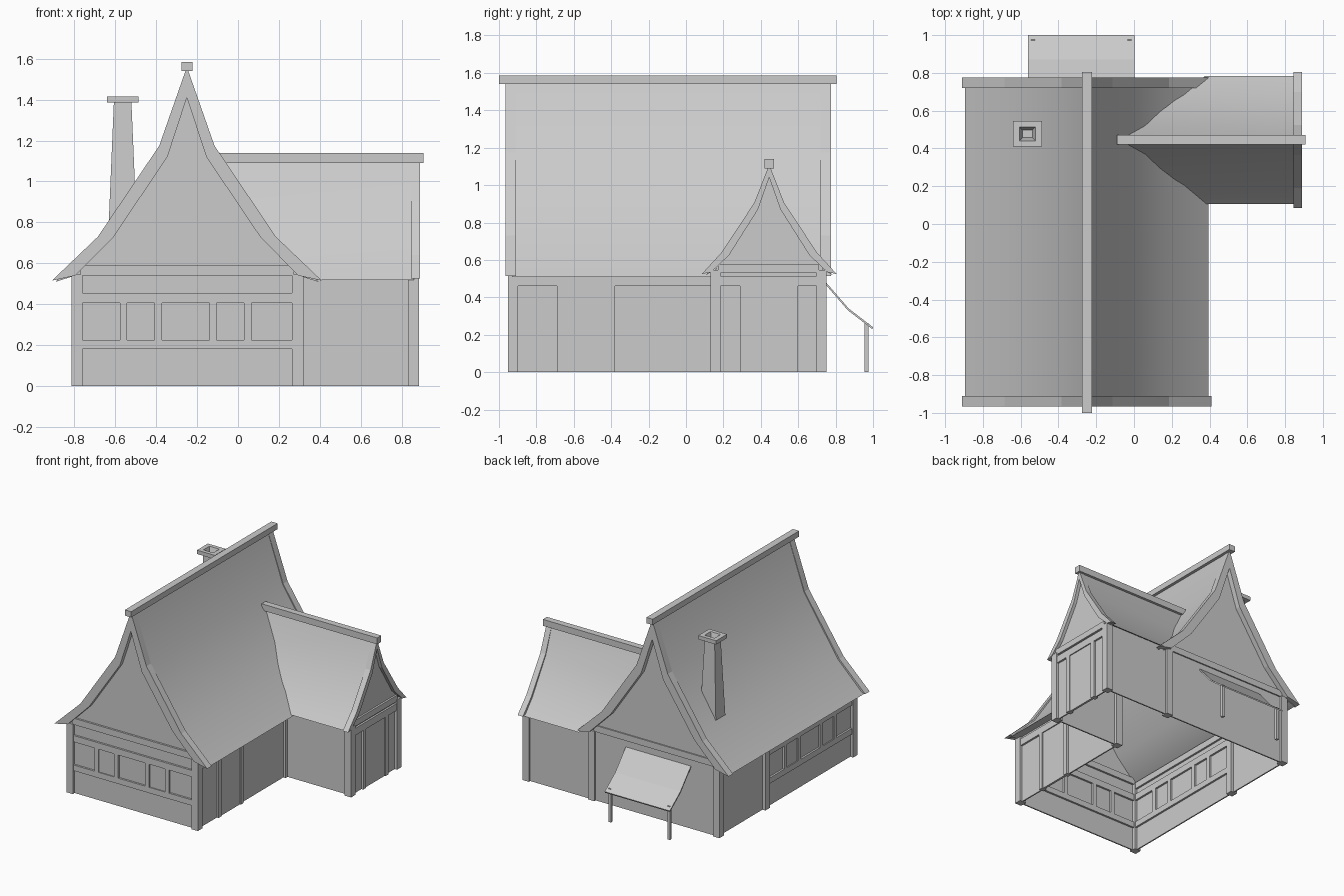
import bpy
import bmesh
import math

cube = bpy.data.objects.get("Cube")
if cube:
    bpy.data.objects.remove(cube, do_unlink=True)

GREY = (0.6, 0.6, 0.6, 1)
grey = bpy.data.materials.new("plain_grey")
grey.use_nodes = True
grey.diffuse_color = GREY
grey.node_tree.nodes["Principled BSDF"].inputs["Base Color"].default_value = GREY

MID_X, MID_Y = -0.25, 0.445      # ridge lines of the main house and the side wing


def finish(name, bm, smooth=False):
    bmesh.ops.recalc_face_normals(bm, faces=bm.faces)
    mesh = bpy.data.meshes.new(name)
    bm.to_mesh(mesh)
    bm.free()
    mesh.materials.append(grey)
    obj = bpy.data.objects.new(name, mesh)
    bpy.context.collection.objects.link(obj)
    if smooth:
        bpy.ops.object.select_all(action="DESELECT")
        obj.select_set(True)
        bpy.context.view_layer.objects.active = obj
        bpy.ops.object.shade_smooth_by_angle(angle=math.radians(30))
    return obj


def box(name, x0, x1, y0, y1, z0, z1):
    bm = bmesh.new()
    bmesh.ops.create_cube(bm, size=1)
    for v in bm.verts:
        v.co = (x0 if v.co.x < 0 else x1,
                y0 if v.co.y < 0 else y1,
                z0 if v.co.z < 0 else z1)
    return finish(name, bm)


def prism(name, outline, axis, start, end, smooth=False):
    """Extrude an outline of (across, z) along x or y; start may depend on z."""
    def place(p, along):
        along = along(p[1]) if callable(along) else along
        return (along, p[0], p[1]) if axis == "x" else (p[0], along, p[1])
    bm = bmesh.new()
    near = [bm.verts.new(place(p, start)) for p in outline]
    far = [bm.verts.new(place(p, end)) for p in outline]
    bm.faces.new(near)
    bm.faces.new(far)
    for i in range(len(outline)):
        j = (i + 1) % len(outline)
        bm.faces.new((near[i], near[j], far[j], far[i]))
    return finish(name, bm, smooth)


def arch(outer, inner, mid, shrink=1.0, drop=0.0):
    """Closed gable band from half profiles running ridge to eave."""
    out = [(u * shrink, z - drop) for u, z in outer]
    band = [(-u, z) for u, z in reversed(out)] + out[1:]
    band += list(reversed(inner)) + [(-u, z) for u, z in inner[1:]]
    return [(mid + u, z) for u, z in band]


def gable(outer, inner, mid, half):
    """Wall outline that ends inside the roof thickness."""
    top = [((a[0] + b[0]) / 2, (a[1] + b[1]) / 2) for a, b in zip(outer, inner)][:3]
    right = top + [(half, 0.56), (half, 0)]
    return [(mid + u, z) for u, z in right] + [(mid - u, z) for u, z in reversed(right[1:])]


# Roof half profiles
main_out = [(0, 1.56), (0.135, 1.175), (0.435, 0.73), (0.66, 0.515)]
main_in = [(0, 1.41), (0.095, 1.12), (0.36, 0.727), (0.545, 0.54)]
wing_out = [(0, 1.11), (0.08, 0.905), (0.255, 0.64), (0.36, 0.525)]
wing_in = [(0, 1.04), (0.06, 0.87), (0.215, 0.625), (0.31, 0.535)]


def main_roof_x(z):
    """Where the right slope of the main roof lies at height z, slightly inside."""
    for (u0, z0), (u1, z1) in zip(main_out, main_out[1:]):
        if z >= z1:
            return MID_X + u0 + (u1 - u0) * (z0 - z) / (z0 - z1) - 0.03
    return MID_X + main_out[-1][0] - 0.03


# Main roof, gable boards and ridge
prism("main_roof", arch(main_out, main_in, MID_X, 0.975, 0.006), "y", -0.93, 0.74, True)
for name, y in (("front_bargeboard", -0.965), ("back_bargeboard", 0.72)):
    prism(name, arch(main_out, main_in, MID_X), "y", y, y + 0.055)
box("main_ridge_beam", -0.276, -0.222, -1.0, 0.805, 1.54, 1.585)

# Wing roof, trimmed along the main slope
prism("wing_roof", arch(wing_out, wing_in, MID_Y, 0.94, 0.006), "x", main_roof_x, 0.86, True)
prism("wing_bargeboard", arch(wing_out, wing_in, MID_Y), "x", 0.845, 0.89)
box("wing_ridge_beam", -0.09, 0.907, 0.42, 0.47, 1.09, 1.14)

# Walls
prism("front_gable_wall", gable(main_out, main_in, MID_X, 0.54), "y", -0.93, -0.92)
prism("back_gable_wall", gable(main_out, main_in, MID_X, 0.54), "y", 0.725, 0.735)
prism("wing_gable_wall", gable(wing_out, wing_in, MID_Y, 0.285), "x", 0.855, 0.865)
box("left_wall", -0.79, -0.78, -0.925, 0.73, 0, 0.56)
box("door_side_wall", 0.29, 0.3, -0.925, 0.16, 0, 0.56)
box("wing_front_wall", 0.29, 0.86, 0.155, 0.165, 0, 0.55)
box("wing_back_wall", 0.29, 0.86, 0.725, 0.735, 0, 0.55)

# Corner posts
for x in (-0.815, 0.265, 0.83):
    for y in (-0.952, 0.13, 0.697):
        if x < 0.8 or y > 0:
            box("corner_post", x, x + 0.055, y, y + 0.055, 0, 0.545)

# Horizontal beams
for z0, z1 in ((0.18, 0.225), (0.405, 0.455), (0.54, 0.59)):
    box("front_beam", -0.77, 0.275, -0.945, -0.905, z0, z1)
    if z1 < 0.5:
        box("window_side_beam", -0.805, -0.765, -0.91, 0.14, z0, z1)
box("window_side_top_beam", -0.805, -0.765, -0.91, 0.14, 0.5, 0.55)
box("back_beam", -0.77, 0.275, 0.71, 0.745, 0.54, 0.59)
box("door_side_top_beam", 0.275, 0.315, -0.91, 0.14, 0.46, 0.515)
for z0, z1 in ((0.46, 0.515), (0.53, 0.577)):
    box("wing_beam", 0.84, 0.88, 0.17, 0.71, z0, z1)


def framed_panel(name, axis, wall, out, centre, width, jamb, z0, z1):
    """Two jambs with a panel between; out is the sign of the wall's facing."""
    def part(label, a, b, inner, outer):
        lo, hi = sorted((wall + out * inner, wall + out * outer))
        if axis == "x":
            box(label, a, b, lo, hi, z0, z1)
        else:
            box(label, lo, hi, a, b, z0, z1)
    left, right = centre - width / 2, centre + width / 2
    part(name + "_jamb", left, left + jamb, -0.02, 0.02)
    part(name + "_jamb", right - jamb, right, -0.02, 0.02)
    part(name + "_panel", left + jamb, right - jamb, 0, 0.012)


# Windows and doors
for x in (-0.475, -0.037):
    framed_panel("front_window", "x", -0.925, -1, x, 0.205, 0.035, 0.225, 0.405)
for y in (-0.605, -0.165):
    framed_panel("side_window", "y", -0.785, -1, y, 0.205, 0.035, 0.225, 0.405)
framed_panel("side_door", "y", 0.295, 1, -0.535, 0.31, 0.035, 0, 0.46)
framed_panel("wing_door", "y", 0.86, 1, 0.443, 0.31, 0.035, 0, 0.46)

# Back awning
awning = [(0.74, 0.49), (0.87, 0.34), (1.0, 0.24)]
awning += [(y - 0.004, z - 0.01) for y, z in reversed(awning)]
prism("awning", awning, "x", -0.56, 0.002)
for x in (-0.545, -0.035):
    box("awning_post", x, x + 0.022, 0.955, 0.977, 0, 0.262)

# Chimney: tapered shaft, overhanging cap and sunken flue
CX, CY = -0.564, 0.477
bm = bmesh.new()


def ring(hx, hy, z):
    return [bm.verts.new((CX + sx * hx, CY + sy * hy, z))
            for sx, sy in ((-1, -1), (1, -1), (1, 1), (-1, 1))]


rings = [ring(*r) for r in ((0.07, 0.06, 0.75), (0.043, 0.037, 1.385),
                            (0.077, 0.067, 1.385), (0.077, 0.067, 1.415),
                            (0.043, 0.037, 1.415), (0.026, 0.02, 1.36))]
for low, high in zip(rings, rings[1:]):
    for i in range(4):
        j = (i + 1) % 4
        bm.faces.new((low[i], low[j], high[j], high[i]))
bm.faces.new(rings[0])
bm.faces.new(rings[-1])
finish("chimney", bm)
